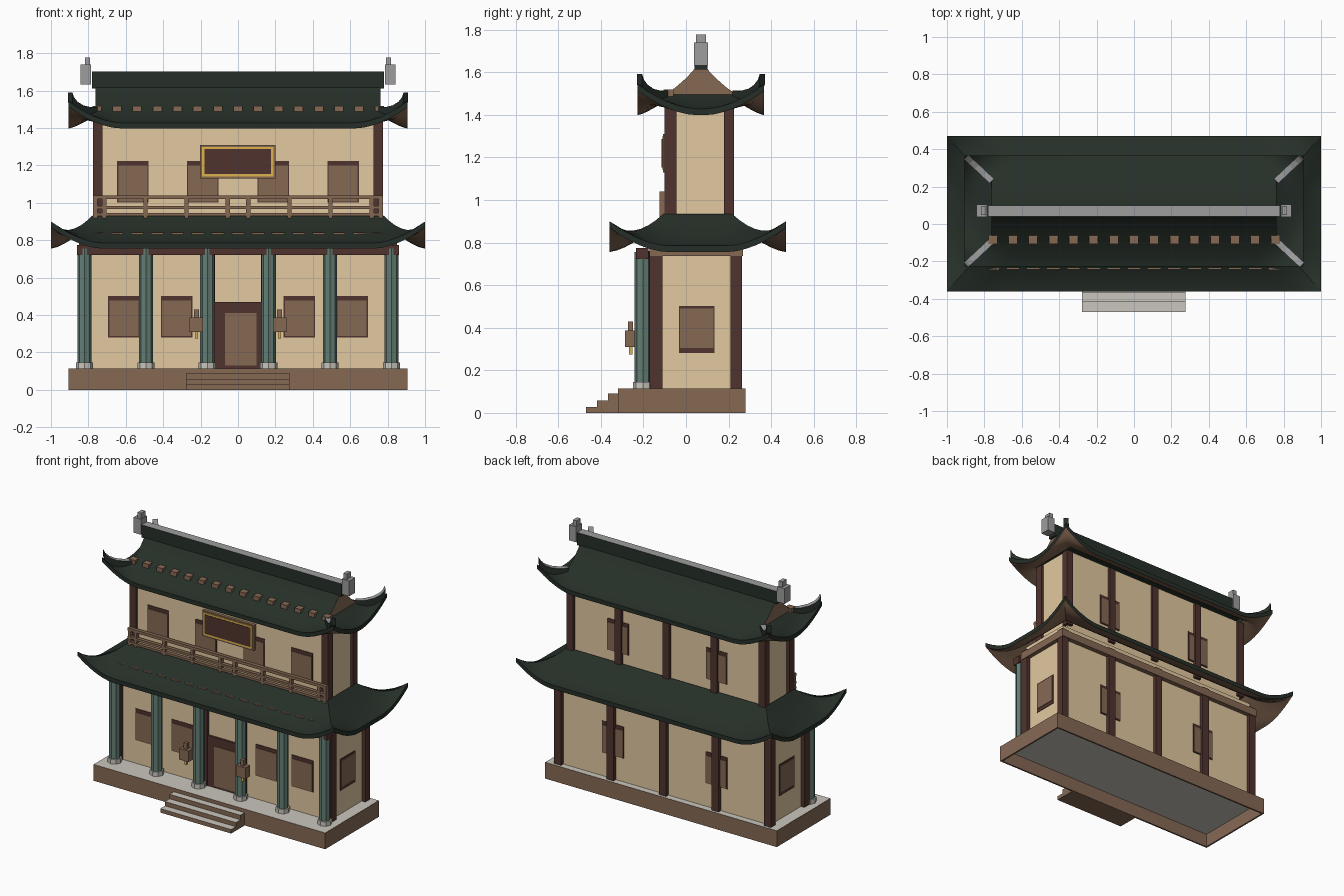
import bpy, bmesh, math
from mathutils import Vector

if "Cube" in bpy.data.objects:
    bpy.data.objects.remove(bpy.data.objects["Cube"])


def material(name, r, g, b):
    lin = [((c / 255 + 0.055) / 1.055) ** 2.4 for c in (r, g, b)]
    m = bpy.data.materials.new(name)
    m.diffuse_color = (*lin, 1)
    m.use_nodes = True
    m.node_tree.nodes["Principled BSDF"].inputs["Base Color"].default_value = m.diffuse_color
    return m


CREAM = material("cream_plaster", 226, 200, 160)
BROWN = material("brown_wood", 134, 105, 84)
DARK = material("dark_red_wood", 80, 52, 46)
GREEN = material("green_tile", 38, 47, 40)
TEAL = material("teal_column", 100, 126, 116)
STONE = material("pale_stone", 202, 198, 190)
GREY = material("grey_ridge", 157, 157, 159)
GOLD = material("gold_trim", 222, 178, 76)


def finish(name, bm, mats, rule=None, smooth=False):
    bmesh.ops.recalc_face_normals(bm, faces=bm.faces)
    bm.normal_update()
    if rule:
        for f in bm.faces:
            f.material_index = rule(f)
    me = bpy.data.meshes.new(name)
    bm.to_mesh(me)
    bm.free()
    for m in mats:
        me.materials.append(m)
    ob = bpy.data.objects.new(name, me)
    bpy.context.collection.objects.link(ob)
    if smooth:
        bpy.ops.object.select_all(action='DESELECT')
        ob.select_set(True)
        bpy.context.view_layer.objects.active = ob
        bpy.ops.object.shade_smooth_by_angle(angle=math.radians(30))
    return ob


def box(name, x0, x1, y0, y1, z0, z1, *mats, rule=None):
    bm = bmesh.new()
    bmesh.ops.create_cube(bm, size=1)
    for v in bm.verts:
        v.co = ((x0 + x1) / 2 + v.co.x * (x1 - x0), (y0 + y1) / 2 + v.co.y * (y1 - y0),
                (z0 + z1) / 2 + v.co.z * (z1 - z0))
    return finish(name, bm, mats, rule)


def cylinder(name, x, y, z0, z1, r, mat, sides=12, flute=1.0):
    bm = bmesh.new()
    bmesh.ops.create_cone(bm, cap_ends=True, segments=sides, radius1=r, radius2=r, depth=z1 - z0)
    for v in bm.verts:
        # every second vertical edge is pulled in to make flutes
        if round(math.atan2(v.co.y, v.co.x) / (2 * math.pi / sides)) % 2:
            v.co.x *= flute
            v.co.y *= flute
    bmesh.ops.translate(bm, verts=bm.verts, vec=(x, y, (z0 + z1) / 2))
    return finish(name, bm, [mat])


def top_rule(f):
    return 1 if f.normal.z > 0.5 else 0


# Plinth: stone slab on four retaining walls, open underneath
box("plinth_slab", -0.904, 0.904, -0.319, 0.279, 0.095, 0.115, BROWN, STONE,
    rule=lambda f: 1 if abs(f.normal.z) > 0.5 else 0)
for s in (-1, 1):
    a, b = sorted((s * 0.905, s * 0.893))
    box("plinth_end_wall", a, b, -0.32, 0.28, 0, 0.114, BROWN)
for a, b in ((-0.32, -0.308), (0.268, 0.28)):
    box("plinth_long_wall", -0.905, 0.905, a, b, 0, 0.114, BROWN)

# Steps
for i, (y, z) in enumerate([(-0.47, 0.028), (-0.418, 0.058), (-0.367, 0.09)]):
    box("step", -0.278, 0.276, y, -0.319, 0.028 * i, z, BROWN, STONE, rule=top_rule)

# Walls of both storeys
box("lower_walls", -0.82, 0.82, -0.15, 0.235, 0.115, 0.84, CREAM)
box("upper_walls", -0.755, 0.755, -0.085, 0.205, 0.84, 1.46, CREAM)

# Wall posts: corners at the front, five along the back
for x in (-0.82, -0.41, 0, 0.41, 0.82):
    box("lower_back_post", x - 0.027, x + 0.027, 0.21, 0.262, 0.115, 0.8, DARK)
    u = x * 0.75 / 0.82
    box("upper_back_post", u - 0.025, u + 0.025, 0.178, 0.225, 0.88, 1.45, DARK)
for s in (-1, 1):
    box("lower_front_post", s * 0.82 - 0.027, s * 0.82 + 0.027, -0.172, -0.11, 0.115, 0.8, DARK)
    box("upper_front_post", s * 0.75 - 0.025, s * 0.75 + 0.025, -0.102, -0.045, 0.88, 1.45, DARK)
    box("door_post", s * 0.15 - 0.027, s * 0.15 + 0.027, -0.172, -0.13, 0.115, 0.8, DARK)


# Windows: dark frame plate with a brown shutter plate on it
def window(u, z, wall, side, along="x", w=0.168, h=0.222):
    for name, inset, out, mat in (("window_frame", 0, 0.004, DARK), ("window_shutter", 0.012, 0.008, BROWN)):
        a, b = u - w / 2 + inset * 0.5, u + w / 2 - inset * 0.5
        lo, hi = sorted((wall - side * 0.01, wall + side * out))
        zz = (z - h / 2 + inset * 0.5, z + h / 2 - inset * 2)
        if along == "x":
            box(name, a, b, lo, hi, *zz, mat)
        else:
            box(name, lo, hi, a, b, z - h / 2 + inset * 2, zz[1] + inset, mat)


for s in (-1, 1):
    for x in (0.328, 0.61):
        window(s * x, 0.392, -0.15, -1)
    for x in (0.188, 0.562):
        window(s * x, 1.112, -0.085, -1)
    window(s * 0.405, 0.392, 0.235, 1)
    window(s * 0.385, 1.112, 0.205, 1)
    window(0.05, 0.392, s * 0.82, s, along="y")

# Door
box("door_frame", -0.13, 0.13, -0.165, -0.14, 0.115, 0.47, DARK)
box("door_panel", -0.07, 0.1, -0.17, -0.16, 0.13, 0.41, BROWN)

# Porch columns with stone bases, and beams
for i in range(6):
    x = -0.82 + i * 0.328
    cylinder("porch_column", x, -0.203, 0.115, 0.755, 0.038, TEAL, 16, 0.9)
    cylinder("column_base", x, -0.203, 0.115, 0.146, 0.046, STONE, 8)
    box("porch_tie_beam", x - 0.015, x + 0.015, -0.2, -0.14, 0.72, 0.76, DARK)
box("porch_beam", -0.86, 0.86, -0.235, -0.175, 0.722, 0.775, DARK)
box("lower_wall_beam", -0.85, 0.85, -0.17, 0.268, 0.737, 0.79, BROWN)

# Lanterns on the porch
for s in (-1, 1):
    x = s * 0.222
    box("lantern_body", x - 0.036, x + 0.036, -0.287, -0.235, 0.31, 0.388, BROWN)
    box("lantern_stem", x - 0.013, x + 0.013, -0.272, -0.248, 0.388, 0.43, BROWN)
    box("lantern_tassel", x - 0.008, x + 0.008, -0.268, -0.252, 0.275, 0.31, GOLD)


# Curved hipped roof: nested rectangles with lifted corners
def roof(name, cy, eave, top, z0, z1, lift, power, steps=7, thick=0.03):
    bm = bmesh.new()

    def ring(t, drop):
        hx, hy = (eave[k] + (top[k] - eave[k]) * t for k in (0, 1))
        z = z0 + (z1 - z0) * t ** power - drop
        reach = min(0.28, hy * 0.95)
        near = [reach * k / 6 for k in range(7)]
        pts = []
        corners = [(-hx, -hy), (hx, -hy), (hx, hy), (-hx, hy)]
        for k in range(4):
            a, b = Vector(corners[k]), Vector(corners[(k + 1) % 4])
            n, d = (b - a).normalized(), (b - a).length
            for q in near + [d - e for e in near[:0:-1]]:
                c = 1 - min(q, d - q) / reach
                p = a + n * q
                pts.append(bm.verts.new((p.x, p.y + cy, z + lift * (1 - t) ** 2.5 * max(c, 0) ** 1.8)))
        return pts

    def bridge(a, b, mi):
        for i in range(len(a)):
            j = (i + 1) % len(a)
            bm.faces.new((a[i], a[j], b[j], b[i])).material_index = mi

    upper = [ring(i / steps, 0) for i in range(steps + 1)]
    under = [ring(i / steps, thick) for i in range(steps + 1)]
    for i in range(steps):
        bridge(upper[i], upper[i + 1], 0)
        bridge(under[i + 1], under[i], 1)
    bridge(under[0], upper[0], 0)
    bridge(upper[-1], under[-1], 0)
    return finish(name, bm, [GREEN, BROWN], smooth=True)


roof("lower_roof", 0.055, (1.0, 0.415), (0.775, 0.16), 0.785, 0.935, 0.115, 1.5)
roof("upper_roof_skirt", 0.07, (0.905, 0.297), (0.76, 0.165), 1.428, 1.497, 0.115, 1.3)

# Gabled top of the upper roof, with wooden gable ends
half = [(0.168, 1.494), (0.12, 1.528), (0.075, 1.567), (0.04, 1.603), (0.02, 1.632)]
profile = [(0.07 - y, z) for y, z in half] + [(0.07 + y, z) for y, z in reversed(half)]
bm = bmesh.new()
f = bm.faces.new([bm.verts.new((-0.762, y, z)) for y, z in profile])
ext = bmesh.ops.extrude_face_region(bm, geom=[f])
bmesh.ops.translate(bm, verts=[v for v in ext["geom"] if isinstance(v, bmesh.types.BMVert)], vec=(1.524, 0, 0))
finish("gabled_roof", bm, [GREEN, BROWN], lambda f: 1 if abs(f.normal.x) > 0.9 else 0, smooth=True)

# Main ridge with end ornaments
box("main_ridge", -0.78, 0.78, 0.04, 0.1, 1.612, 1.702, GREEN, GREY, rule=top_rule)
for s in (-1, 1):
    a, b = sorted((s * 0.785, s * 0.842))
    box("ridge_ornament", a, b, 0.037, 0.104, 1.632, 1.74, GREY)
    a, b = sorted((s * 0.79, s * 0.818))
    box("ridge_finial", a, b, 0.047, 0.094, 1.73, 1.778, GREY)

# Upturned hip ridges on the upper roof: grey caps on green sides
path = [(0.76, 0.16, 1.51), (0.80, 0.197, 1.508), (0.84, 0.235, 1.518), (0.87, 0.262, 1.537),
        (0.888, 0.279, 1.56), (0.898, 0.288, 1.587)]
for sx in (-1, 1):
    for sy in (-1, 1):
        bm = bmesh.new()
        rows = []
        for x, y, z in path:
            rows.append([bm.verts.new((sx * (x + e * 0.012), 0.07 + sy * (y - e * 0.012), z + h))
                         for e, h in ((-1, -0.045), (1, -0.045), (1, 0.004), (-1, 0.004))])
        for p, q in zip(rows, rows[1:]):
            for i in range(4):
                bm.faces.new((p[i], p[(i + 1) % 4], q[(i + 1) % 4], q[i]))
        bm.faces.new(rows[0])
        bm.faces.new(rows[-1])
        finish("hip_ridge", bm, [GREEN, GREY],
               lambda f: 1 if f.normal.z > 0.2 or abs(f.calc_center_median().x) < 0.765 else 0)

# Rafter ends showing through the front slopes
for i in range(15):
    x = -0.755 + i * 0.1079
    box("upper_rafter_end", x - 0.024, x + 0.024, -0.106, -0.059, 1.485, 1.519, BROWN)
    box("lower_rafter_end", x - 0.033, x + 0.033, -0.243, -0.236, 0.81, 0.841, BROWN)

# Balcony railing
for z0, z1 in ((0.93, 0.945), (0.966, 0.982), (1.02, 1.04)):
    box("balcony_rail", -0.775, 0.775, -0.125, -0.1, z0, z1, BROWN)
for s in (-1, 1):
    for x in (0.055, 0.275, 0.495, 0.715, 0.763):
        box("balcony_baluster", s * x - 0.011, s * x + 0.011, -0.124, -0.101, 0.9, 1.03, BROWN)

# Board above the balcony, without writing
box("board_frame", -0.203, 0.2, -0.107, -0.08, 1.13, 1.31, BROWN)
box("board_gold_border", -0.192, 0.189, -0.111, -0.105, 1.14, 1.3, GOLD)
box("board_panel", -0.18, 0.177, -0.114, -0.106, 1.153, 1.287, DARK)
